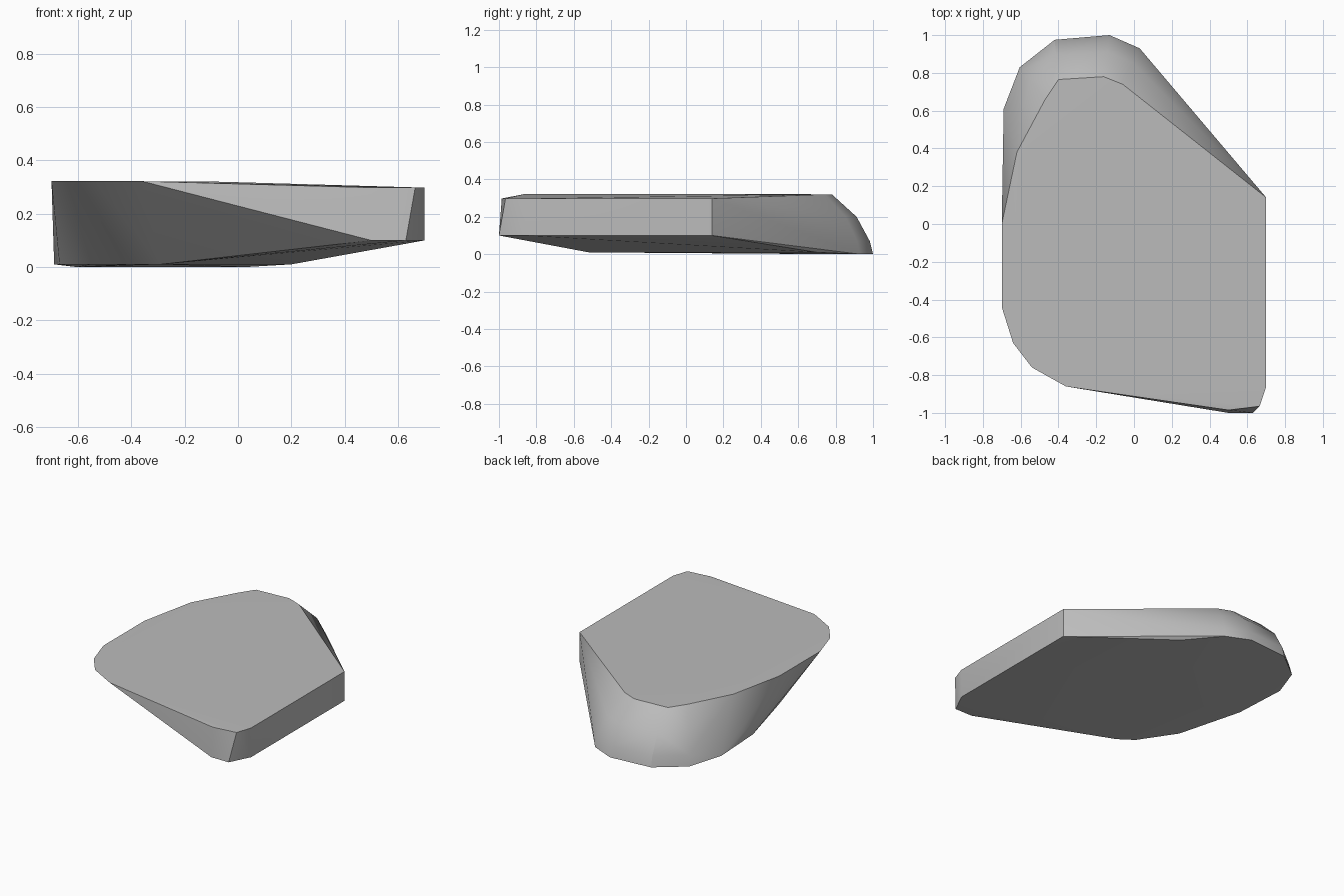
import bpy
import bmesh
import math

default_cube = bpy.data.objects.get("Cube")
if default_cube:
    bpy.data.objects.remove(default_cube, do_unlink=True)


def make_material(name, grey):
    """Create one flat material for the viewport and for renders."""
    material = bpy.data.materials.new(name)
    material.use_nodes = True
    colour = (grey, grey, grey, 1.0)
    material.diffuse_color = colour
    shader = material.node_tree.nodes["Principled BSDF"]
    shader.inputs["Base Color"].default_value = colour
    shader.inputs["Roughness"].default_value = 0.8
    return material


def ring(outline, height):
    """Lift a flat outline to one height."""
    return [(x, y, height) for x, y in outline]


def blend(lower, upper, inward, height):
    """Make a level ring part way between two matching outlines."""
    return [
        (a[0] + (b[0] - a[0]) * inward, a[1] + (b[1] - a[1]) * inward, height)
        for a, b in zip(lower, upper)
    ]


def convex_part(name, points, material):
    """Wrap the contour points in a closed convex skin."""
    bm = bmesh.new()
    for point in points:
        bm.verts.new(point)
    bmesh.ops.convex_hull(bm, input=list(bm.verts))
    # Remove contour points that fall inside the skin
    loose = [vert for vert in bm.verts if not vert.link_faces]
    bmesh.ops.delete(bm, geom=loose, context="VERTS")
    bmesh.ops.recalc_face_normals(bm, faces=list(bm.faces))
    mesh = bpy.data.meshes.new(name)
    bm.to_mesh(mesh)
    bm.free()
    mesh.materials.append(material)
    part = bpy.data.objects.new(name, mesh)
    bpy.context.collection.objects.link(part)
    bpy.ops.object.select_all(action="DESELECT")
    part.select_set(True)
    bpy.context.view_layer.objects.active = part
    bpy.ops.object.shade_smooth_by_angle(angle=math.radians(30))
    return part


# Rounded back: foot and brow outlines, joined by two bulging rings
back_foot = [(-.605, .83), (-.42, .975), (-.13, 1), (.03, .93)]
back_brow = [(-.47, .66), (-.4, .765), (-.16, .78), (-.06, .74)]
back = ring(back_foot, 0) + ring(back_brow, .32)
back += blend(back_foot, back_brow, .08, .07)
back += blend(back_foot, back_brow, .4, .2)

# Left-hand edge of the upper face, curving round to the front
upper_edge = ring([(-.36, -.86), (-.54, -.76), (-.64, -.63),
                   (-.7, -.44), (-.7, 0), (-.62, .38)], .322)

# Shallow underside, drawn in beneath the front
underside = ring([(-.29, -.52), (-.39, -.45), (-.55, -.21),
                  (-.67, .24), (-.69, .61), (.2, .7)], .01)

# Straight flank and clipped front corner
flank = [(.7, .14), (.7, -.86)]
corner_top = [(.665, -.965), (.5, -.985)]
corner_base = [(.63, -1), (.5, -1)]
side = ring(flank + corner_top, .298) + ring(flank + corner_base, .1)

stone = make_material("stone grey", .5)
convex_part("flat_stone", back + upper_edge + underside + side, stone)
